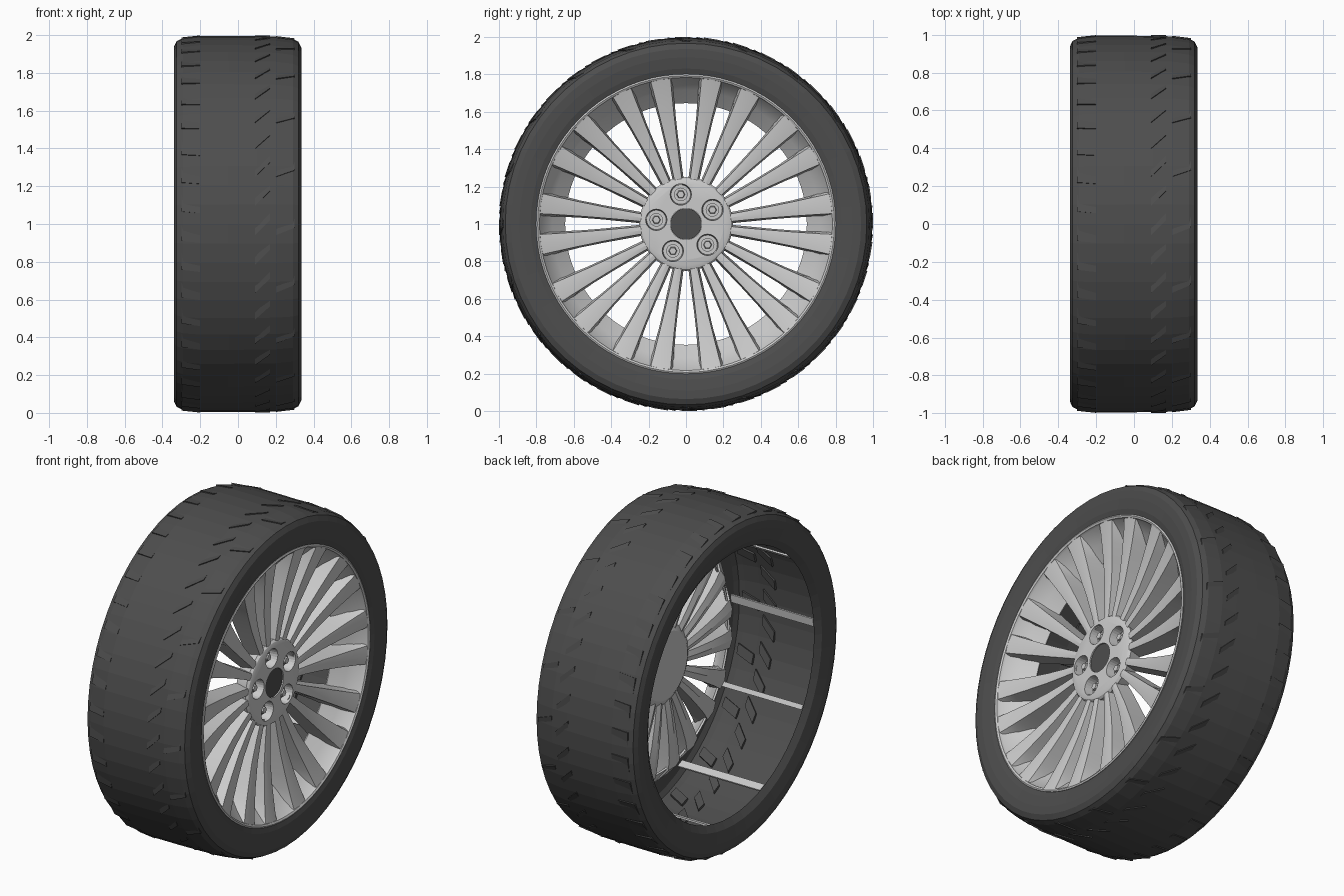
import bpy, bmesh, math
from math import cos, sin, radians, pi, tau

if "Cube" in bpy.data.objects:
    bpy.data.objects.remove(bpy.data.objects["Cube"])

DARK = bpy.data.materials.new("rubber")
DARK.diffuse_color = (0.075, 0.075, 0.075, 1)
DARK.use_nodes = True
DARK.node_tree.nodes["Principled BSDF"].inputs["Base Color"].default_value = DARK.diffuse_color


def polar(x, r, a):
    # wheel axis runs along x at height 1
    return (x, r * cos(a), 1 + r * sin(a))


def finish(bm, name, mat=None, smooth=None):
    bmesh.ops.recalc_face_normals(bm, faces=bm.faces)
    me = bpy.data.meshes.new(name)
    bm.to_mesh(me)
    bm.free()
    ob = bpy.data.objects.new(name, me)
    bpy.context.collection.objects.link(ob)
    if mat:
        me.materials.append(mat)
    if smooth:
        bpy.ops.object.select_all(action='DESELECT')
        ob.select_set(True)
        bpy.context.view_layer.objects.active = ob
        bpy.ops.object.shade_smooth_by_angle(angle=radians(smooth))
    return ob


def loft(bm, rings, close_ring=True, caps=False):
    vs = [[bm.verts.new(p) for p in ring] for ring in rings]
    n = len(vs[0])
    for a, b in zip(vs, vs[1:]):
        for i in range(n if close_ring else n - 1):
            j = (i + 1) % n
            bm.faces.new((a[i], a[j], b[j], b[i]))
    if caps:
        bm.faces.new(vs[0])
        bm.faces.new(vs[-1])


def revolve(bm, profile, n, caps=False):
    loft(bm, [[polar(x, r, tau * i / n) for i in range(n)] for x, r in profile], caps=caps)


def cylinder(bm, x0, x1, r, y, z, n, r1=None):
    loft(bm, [[(x, y + q * cos(tau * i / n), z + q * sin(tau * i / n)) for i in range(n)]
              for x, q in ((x0, r), (x1, r1 or r))], caps=True)


# Tyre: open shell with flat facets
bm = bmesh.new()
revolve(bm, [(-.30, .79), (-.325, .83), (-.338, .90), (-.338, .94), (-.325, .968), (-.29, .985),
             (-.20, .996), (-.05, .996), (.10, .994), (.20, .992), (.29, .98),
             (.32, .965), (.335, .935), (.335, .89), (.328, .83), (.315, .79)], 60)
finish(bm, "tyre", DARK)

# Tread: thin raised wedges, square blocks on one shoulder and slanted cuts on the other
bm = bmesh.new()
for k in range(40):
    a = tau * k / 40
    for x0, x1, skew, r0, r1, w in ((-.30, -.20, .01, .984, .994, .09),
                                    (.09, .17, -.08, .994, .992, .06),
                                    (.20, .30, -.04, .991, .977, .06)):
        if x0 == .20 and k % 2:
            continue
        rings = []
        for t, h in ((0, -.004), (1, .006)):
            ang = a + t * w
            rings.append([polar(x0, r0 + h, ang), polar(x1, r1 + h, ang + skew),
                          polar(x1, r1 - .015, ang + skew), polar(x0, r0 - .015, ang)])
        loft(bm, rings, caps=True)
finish(bm, "tread_blocks", DARK)

# Rim lip and the cone that the spokes run into
bm = bmesh.new()
revolve(bm, [(.29, .80), (.322, .80), (.326, .792), (.320, .782), (.305, .778),
             (.24, .715), (.175, .645), (.165, .65), (.23, .73), (.29, .80)], 80)
finish(bm, "rim_lip", smooth=30)

# Barrel strips showing on the inside
bm = bmesh.new()
for k in range(5):
    for deg, w in ((138, .018), (175, .03)):
        a = radians(deg + 72 * k)
        loft(bm, [[polar(x, .80, a - w), polar(x, .80, a + w),
                   polar(x, .81, a + w), polar(x, .81, a - w)] for x in (-.29, .26)], caps=True)
finish(bm, "barrel_strips")

# Spokes: radius, front x, front half width, back x, back half width
STATIONS = [(.21, .232, .019, .15, .028), (.32, .238, .023, .145, .033),
            (.45, .250, .030, .145, .038), (.58, .272, .038, .150, .046),
            (.66, .288, .044, .160, .055), (.73, .303, .049, .225, .066),
            (.785, .317, .054, .285, .074)]
bm = bmesh.new()
for k in range(20):
    # neighbouring spokes lean slightly into pairs
    a = tau * (k + .5) / 20 + radians(1.0 if k % 2 else -1.0)
    c, s = cos(a), sin(a)
    rings = []
    for r, xf, wf, xb, wb in STATIONS:
        section = ((xf, -wf), (xf + .004, 0), (xf, wf), (xb, wb), (xb - .012, 0), (xb, -wb))
        rings.append([(x, r * c - t * s, 1 + r * s + t * c) for x, t in section])
    loft(bm, rings, caps=True)
finish(bm, "spokes", smooth=20)

# Hub with bolt pockets and centre bore
bm = bmesh.new()
revolve(bm, [(.13, .20), (.15, .235), (.225, .25), (.238, .24), (.245, .22)], 60, caps=True)
hub = finish(bm, "hub", smooth=25)
bolts = [(.16 * cos(radians(28 + 72 * k)), 1 + .16 * sin(radians(28 + 72 * k))) for k in range(5)]
bm = bmesh.new()
for y, z in bolts:
    cylinder(bm, .19, .30, .052, y, z, 24, .062)
cylinder(bm, .215, .30, .084, 0, 1, 32)
cutter = finish(bm, "hub_cutter")
cutter.hide_render = True
mod = hub.modifiers.new("pockets", 'BOOLEAN')
mod.object, mod.operation, mod.solver = cutter, 'DIFFERENCE', 'EXACT'
bpy.context.view_layer.objects.active = hub
bpy.ops.object.select_all(action='DESELECT')
hub.select_set(True)
bpy.ops.object.modifier_apply(modifier="pockets")
bpy.data.objects.remove(cutter)

# Wheel bolts
bm = bmesh.new()
for y, z in bolts:
    cylinder(bm, .18, .205, .036, y, z, 20)
    cylinder(bm, .20, .228, .024, y, z, 6, .019)
finish(bm, "wheel_bolts")

# Dark centre cap
bm = bmesh.new()
cylinder(bm, .20, .238, .083, 0, 1, 32)
finish(bm, "centre_cap", DARK)
